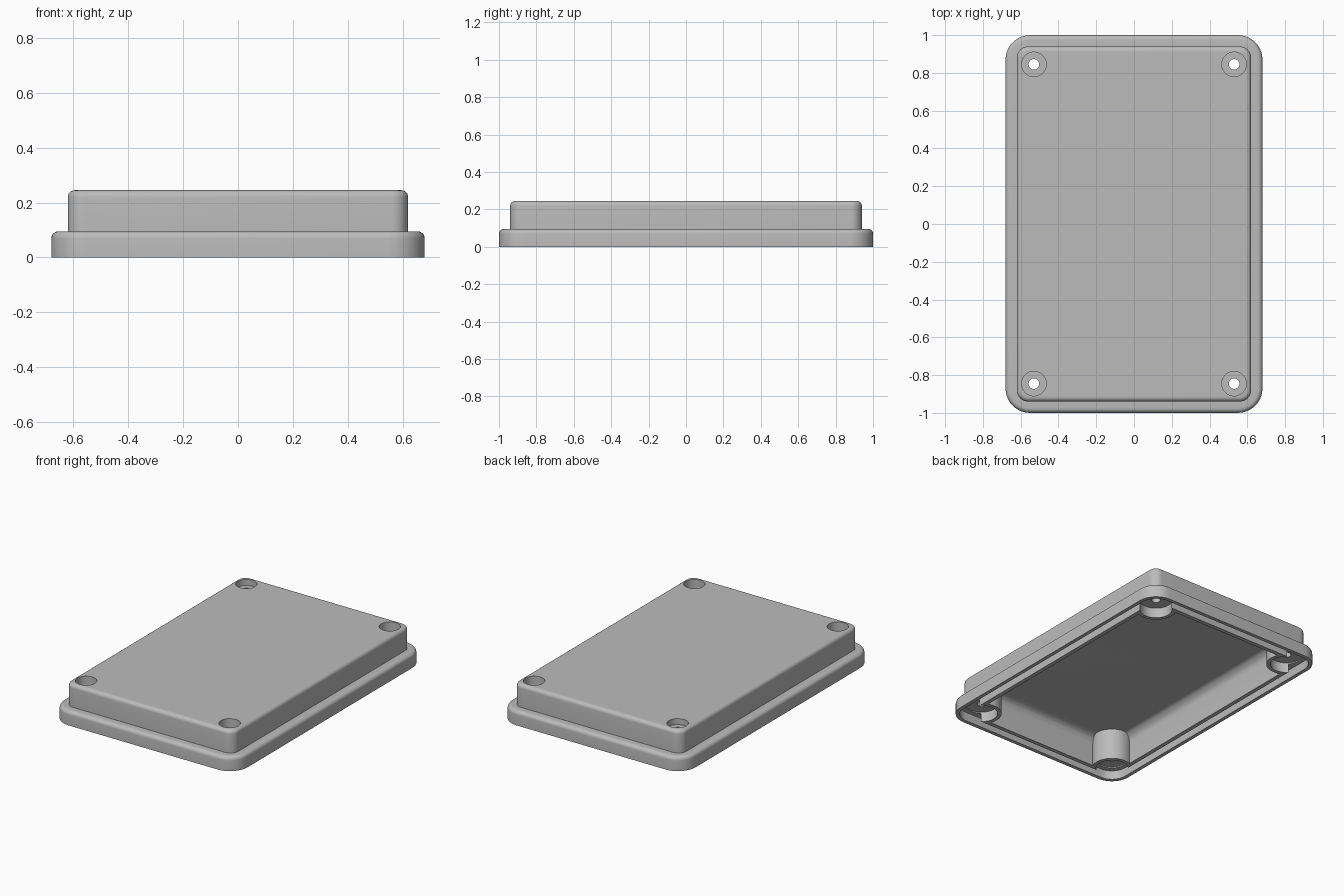
import bpy, bmesh, math

old = bpy.data.objects.get("Cube")
if old:
    bpy.data.objects.remove(old, do_unlink=True)

grey = bpy.data.materials.new("mid_grey")
grey.use_nodes = True
GREY = (0.5, 0.5, 0.5, 1)
grey.diffuse_color = GREY
bsdf = next(n for n in grey.node_tree.nodes if n.type == 'BSDF_PRINCIPLED')
bsdf.inputs["Base Color"].default_value = GREY


def rounded_rect(hx, hy, r, z, seg=10):
    """Points of a rounded rectangle, anticlockwise."""
    pts = []
    for k, (sx, sy) in enumerate([(1, 1), (-1, 1), (-1, -1), (1, -1)]):
        for i in range(seg + 1):
            a = math.pi / 2 * (k + i / seg)
            pts.append((sx * (hx - r) + r * math.cos(a),
                        sy * (hy - r) + r * math.sin(a), z))
    return pts


def fillet(hx, hy, r, top, f, n=6):
    """Rings that round the top edge of a block with radius f."""
    rings = []
    for i in range(n + 1):
        a = math.pi / 2 * i / n
        d = f * (1 - math.cos(a))
        rings.append((hx - d, hy - d, r - d, top - f + f * math.sin(a)))
    return rings


def loft(name, rings):
    """Closed solid through rounded-rectangle rings, bottom to top."""
    bm = bmesh.new()
    loops = [[bm.verts.new(p) for p in rounded_rect(*ring)] for ring in rings]
    for a, b in zip(loops, loops[1:]):
        n = len(a)
        for i in range(n):
            j = (i + 1) % n
            bm.faces.new((a[i], a[j], b[j], b[i]))
    bm.faces.new(loops[0][::-1])
    bm.faces.new(loops[-1])
    bmesh.ops.recalc_face_normals(bm, faces=bm.faces)
    me = bpy.data.meshes.new(name)
    bm.to_mesh(me)
    bm.free()
    ob = bpy.data.objects.new(name, me)
    bpy.context.collection.objects.link(ob)
    return ob


def cylinder(name, x, y, r, z0, z1):
    bpy.ops.mesh.primitive_cylinder_add(vertices=48, radius=r, depth=z1 - z0,
                                        location=(x, y, (z0 + z1) / 2))
    ob = bpy.context.object
    ob.name = name
    return ob


def cut(target, tool):
    """Subtract the tool and remove it."""
    mod = target.modifiers.new("cut", 'BOOLEAN')
    mod.operation = 'DIFFERENCE'
    mod.solver = 'EXACT'
    mod.object = tool
    bpy.ops.object.select_all(action='DESELECT')
    target.select_set(True)
    bpy.context.view_layer.objects.active = target
    bpy.ops.object.modifier_apply(modifier=mod.name)
    bpy.data.objects.remove(tool, do_unlink=True)


CORNERS = [(sx * 0.53, sy * 0.845) for sx in (1, -1) for sy in (1, -1)]

# Outer form: wide flange with a raised panel
lid = loft("enclosure_lid",
           [(0.68, 1.0, 0.13, 0)] + fillet(0.68, 1.0, 0.13, 0.095, 0.025)
           + [(0.62, 0.94, 0.06, 0.095)] + fillet(0.62, 0.94, 0.06, 0.245, 0.025))

# Hollow underside, leaving round screw posts in the corners
cavity = loft("cavity_cutter", [(0.575, 0.895, 0.08, -0.1)]
              + fillet(0.575, 0.895, 0.08, 0.21, 0.06))
for x, y in CORNERS:
    cut(cavity, cylinder("post", x, y, 0.125, -0.2, 0.3))
cut(lid, cavity)

# Gasket groove around the underside of the flange
groove = loft("groove_cutter", [(0.655, 0.975, 0.105, -0.05), (0.655, 0.975, 0.105, 0.06)])
cut(groove, loft("groove_core", [(0.603, 0.923, 0.055, -0.1), (0.603, 0.923, 0.055, 0.1)]))
cut(lid, groove)

# Post pockets, screw holes and counterbores (one is shallower)
for x, y in CORNERS:
    floor = 0.205 if x < 0 < y else 0.11
    cut(lid, cylinder("pocket", x, y, 0.1, -0.05, 0.068))
    cut(lid, cylinder("counterbore", x, y, 0.065, floor, 0.35))
    cut(lid, cylinder("screw_hole", x, y, 0.028, -0.1, 0.3))

lid.data.materials.clear()
lid.data.materials.append(grey)
bpy.ops.object.select_all(action='DESELECT')
lid.select_set(True)
bpy.context.view_layer.objects.active = lid
bpy.ops.object.shade_smooth_by_angle(angle=math.radians(30))
